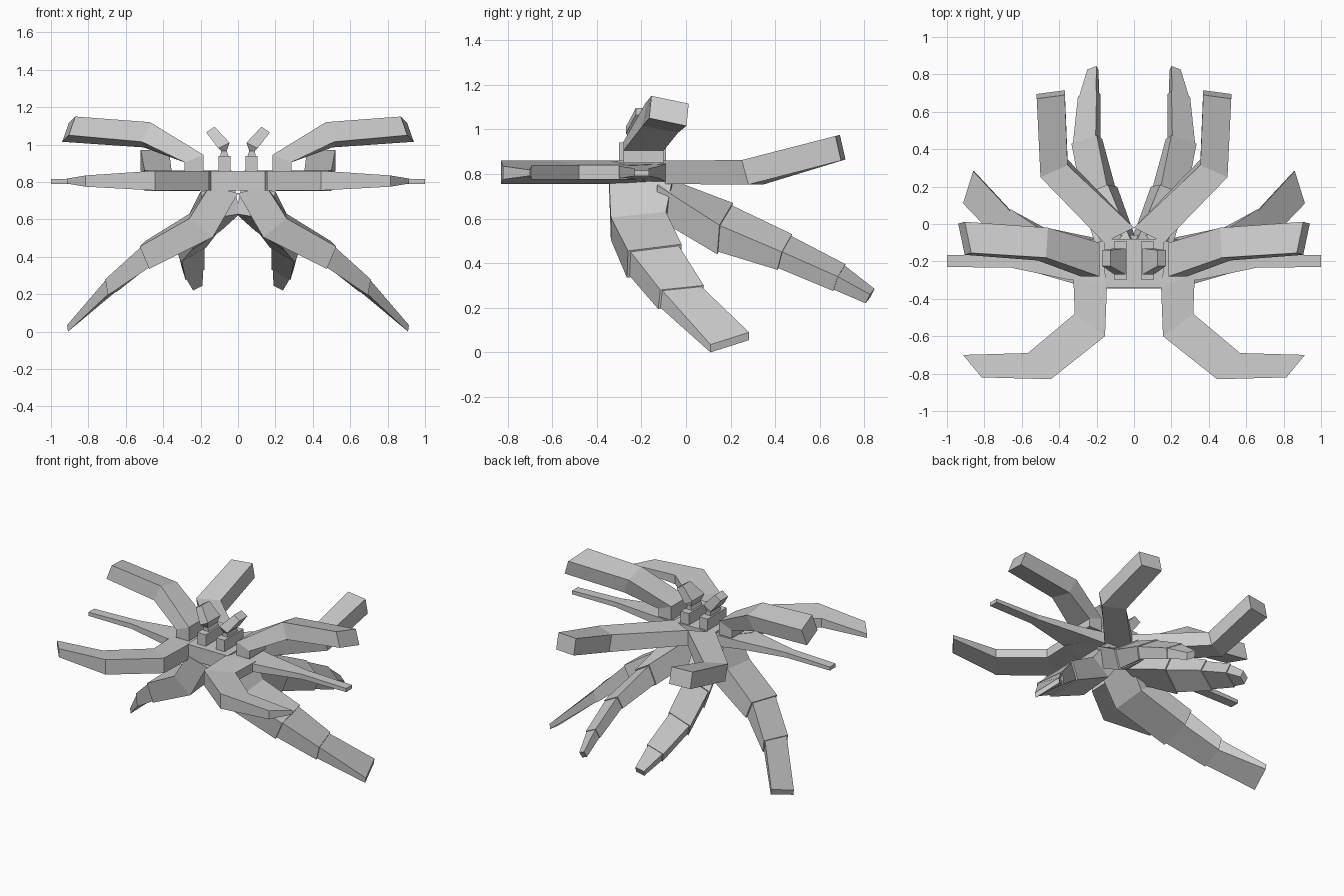
import bpy, bmesh
from mathutils import Vector as V


def ring(p, q, n, taper=1.0):
    """Four-sided section: edge p-q, swept by n (taper shrinks the q side about its middle)."""
    p, q, n = V(p), V(q), V(n)
    shift = n * (1 - taper) / 2
    return [p, q + shift, q + n - shift, p + n]


def scaled(r, s):
    c = sum(r, V()) / 4
    return [c + (v - c) * s for v in r]


def loft(name, rings):
    bm = bmesh.new()
    rows = [[bm.verts.new(v) for v in r] for r in rings]
    for a, b in zip(rows, rows[1:]):
        for i in range(4):
            j = (i + 1) % 4
            bm.faces.new((a[i], a[j], b[j], b[i]))
    bm.faces.new(rows[0][::-1])
    bm.faces.new(rows[-1])
    bmesh.ops.recalc_face_normals(bm, faces=bm.faces)
    me = bpy.data.meshes.new(name)
    bm.to_mesh(me)
    bm.free()
    ob = bpy.data.objects.new(name, me)
    bpy.context.collection.objects.link(ob)
    return ob


def limb(name, stations, steps=()):
    """Mirrored limb; at station indices in steps the next segment starts smaller."""
    rings = []
    for i, s in enumerate(stations):
        r = ring(*s)
        rings.append(r)
        if i in steps:
            rings.append(scaled(r, 0.9))
    m = loft(name, rings).modifiers.new("mirror", 'MIRROR')
    m.use_mirror_merge = False


# central body
D = (0, 0, -.105)
loft("body", [ring((-.155, -.34, .86), (.155, -.34, .86), D),
              ring((-.16, -.08, .86), (.16, -.08, .86), D)])

# flat front claws, thinner along the outer edge
limb("front_claw", [
    ((.05, -.3, .86), (.2, -.1, .86), D, .7),
    ((.145, -.34, .86), (.325, -.265, .86), D, .6),
    ((.155, -.6, .86), (.317, -.48, .86), D, .6),
    ((.445, -.83, .86), (.567, -.69, .86), D, .6),
    ((.815, -.82, .835), (.914, -.7, .835), (0, 0, -.06), .45)])

# thin side limbs
limb("side_feeler", [
    ((.1, -.3, .85), (.1, -.08, .85), (0, 0, -.09)),
    ((.34, -.3, .835), (.34, -.12, .835), (0, 0, -.055)),
    ((.66, -.233, .825), (.66, -.165, .825), (0, 0, -.035)),
    ((1, -.23, .815), (1, -.165, .815), (0, 0, -.025))])

# raised rear arms
limb("rear_arm", [
    ((0, -.02, .86), (.16, -.1, .86), D),
    ((.355, .315, .862), (.5, .25, .862), (0, .03, -.11)),
    ((.37, .69, .975), (.52, .67, .97), (0, .025, -.11))])

# raised side arms
limb("upper_arm", [
    ((.185, -.28, .85), (.185, -.1, .85), (.1, 0, 0)),
    ((.185, -.28, .945), (.185, -.1, .945), (.1, 0, -.04)),
    ((.47, -.18, 1.12), (.46, -.02, 1.09), (.045, -.015, -.105)),
    ((.87, -.155, 1.15), (.905, .012, 1.115), (.035, -.01, -.1))])

# front walking legs
limb("front_leg", [
    ((.15, -.345, .78), (.15, -.06, .78), (-.15, 0, -.04)),
    ((.26, -.337, .605), (.26, -.09, .63), (-.125, 0, -.1)),
    ((.525, -.26, .455), (.495, -.02, .485), (-.05, -.005, -.12)),
    ((.71, -.115, .28), (.66, .08, .3), (-.015, -.01, -.085)),
    ((.914, .11, .035), (.86, .283, .09), (-.005, 0, -.035))], steps=(2, 3))

# rear walking legs
limb("rear_leg", [
    ((.02, -.08, .78), (.2, -.13, .75), (-.03, 0, -.15)),
    ((.14, .21, .67), (.29, .15, .57), (-.05, -.01, -.13)),
    ((.2, .475, .53), (.335, .43, .45), (-.03, -.02, -.08)),
    ((.2, .715, .395), (.3, .68, .34), (-.02, -.02, -.065)),
    ((.2, .845, .285), (.25, .825, .26), (-.01, -.02, -.04))], steps=(1, 2, 3))

# eye stalks on box bases
X = (.065, 0, 0)
limb("eye_base", [((.04, -.3, .85), (.04, -.09, .85), X),
                  ((.04, -.3, .94), (.04, -.09, .94), X)])
limb("eye_stalk", [
    ((.05, -.25, .935), (.05, -.14, .935), (.045, 0, 0)),
    ((.06, -.25, .965), (.06, -.14, .965), (.03, 0, 0)),
    ((.045, -.27, 1.01), (.045, -.13, 1.01), (.06, 0, -.03)),
    ((.125, -.225, 1.095), (.125, -.14, 1.095), (.045, 0, -.03))])
